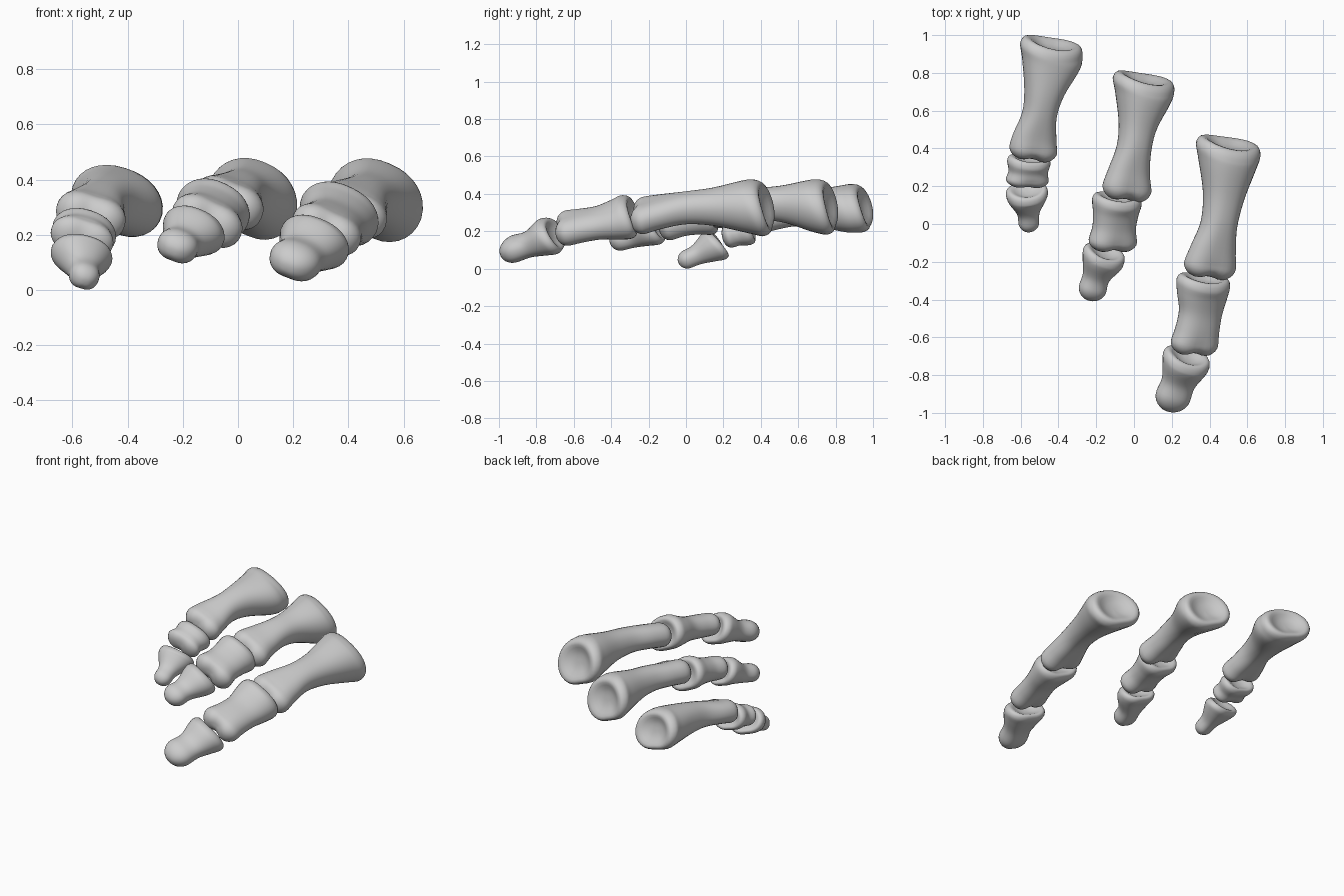
import bpy, bmesh, math
from mathutils import Vector, Matrix

if "Cube" in bpy.data.objects:
    bpy.data.objects.remove(bpy.data.objects["Cube"])

SEG, STEPS = 32, 5


def spline(pts):
    """Catmull-Rom through the stations (x, y, z, half width, half height)."""
    p = [Vector(q) for q in pts]
    p = [2 * p[0] - p[1]] + p + [2 * p[-1] - p[-2]]
    p[0][3:], p[-1][3:] = p[1][3:], p[-2][3:]
    out = []
    for i in range(1, len(p) - 2):
        a, b, c, d = p[i - 1:i + 3]
        for k in range(STEPS):
            t = k / STEPS
            out.append(0.5 * (2 * b + (c - a) * t + (2 * a - 5 * b + 4 * c - d) * t * t
                              + (3 * b - a - 3 * c + d) * t ** 3))
    return out + [p[-2]]


def bone(name, roll, tilt, cap, groove, stations):
    """Loft from the hollow joint base to the rounded, two-lobed head."""
    first, last = Vector(stations[0][:3]), Vector(stations[-1][:3])
    axis = (last - first).normalized()
    side = axis.cross(Vector((0, 0, -1))).normalized()
    if side.x < 0:
        side = -side
    side = Matrix.Rotation(math.radians(roll), 3, axis) @ side
    if side.z > 0:  # the outer side always droops
        side = Matrix.Rotation(math.radians(-2 * roll), 3, axis) @ side
    up = axis.cross(side)
    if up.z < 0:
        up = -up

    rings = []  # (station, scale, axial offset, base weight, head weight)
    path = spline(stations)
    n = len(path) - 1
    s0, s1 = path[0], path[-1]
    for sc, off in ((.1, .13), (.28, .14), (.45, .18), (.6, .24), (.72, .285),
                    (.82, .29), (.9, .25), (.96, .17), (.99, .08)):
        rings.append((s0, sc, -off * s0[3], 1, 0))
    for i, s in enumerate(path):
        t = i / n
        rings.append((s, 1, 0, (1 - t) ** 3, t ** 4))
    for k in range(1, 8):
        a = k / 8 * math.pi / 2
        rings.append((s1, math.cos(a), math.sin(a) * cap, 0, 1))

    bm = bmesh.new()
    loops = []
    for s, sc, off, wb, wh in rings:
        loop = []
        for j in range(SEG):
            a = 2 * math.pi * j / SEG
            c, d = math.cos(a), math.sin(a)
            u = math.copysign(abs(c) ** .9, c)
            v = math.copysign(abs(d) ** .9, d)
            mid = math.exp(-(u * sc / .4) ** 2)
            o = tilt * wb * v * sc * s[4] - .1 * wb * (u * sc) ** 2 * s[3]
            o += off - (groove * .35 * mid * off if wh == 1 else 0)
            if d < 0:  # flatter underside, hollow between the lobes
                v *= 1 - (.08 + .22 * groove * wh) * math.exp(-(u / .45) ** 2)
            else:      # slight dip across the top of the head
                v *= 1 - .14 * groove * wh * math.exp(-(u / .45) ** 2)
                u *= 1 - .08 * wb * v
            loop.append(bm.verts.new(Vector(s[:3]) + axis * o
                                     + side * (u * sc * s[3]) + up * (v * sc * s[4])))
        loops.append(loop)
    for la, lb in zip(loops, loops[1:]):
        for j in range(SEG):
            k = (j + 1) % SEG
            bm.faces.new((la[j], la[k], lb[k], lb[j]))
    for loop in (loops[0], loops[-1]):
        mid = bm.verts.new(sum((w.co for w in loop), Vector()) / SEG)
        for j in range(SEG):
            bm.faces.new((loop[j], loop[(j + 1) % SEG], mid))
    bmesh.ops.recalc_face_normals(bm, faces=bm.faces)
    for f in bm.faces:
        f.smooth = True
    mesh = bpy.data.meshes.new(name)
    bm.to_mesh(mesh)
    bm.free()
    bpy.context.collection.objects.link(bpy.data.objects.new(name, mesh))


# Short toe
bone("short_toe_base_bone", 17, .2, .075, 1, [
    (-.44, .905, .322, .172, .128), (-.44, .84, .318, .158, .122), (-.475, .70, .32, .108, .10),
    (-.50, .58, .31, .092, .085), (-.525, .46, .285, .118, .08), (-.533, .395, .27, .13, .085)])
bone("short_toe_middle_bone", 18, .1, .05, .8, [
    (-.557, .315, .21, .118, .085), (-.56, .275, .2, .106, .074), (-.565, .235, .19, .116, .075)])
bone("short_toe_tip_bone", 18, .2, .055, 0, [
    (-.565, .15, .122, .114, .088), (-.565, .12, .11, .1, .078),
    (-.56, .06, .075, .061, .055), (-.557, .01, .052, .055, .05)])

# Middle toe
bone("middle_toe_base_bone", 23, .2, .085, 1, [
    (.05, .72, .33, .17, .143), (.047, .66, .335, .15, .133), (.02, .52, .345, .102, .098),
    (0, .40, .345, .092, .085), (-.025, .28, .33, .113, .083), (-.037, .19, .315, .135, .09)])
bone("middle_toe_middle_bone", 26, .1, .07, 1, [
    (-.09, .105, .292, .137, .107), (-.097, .05, .28, .125, .09),
    (-.105, -.02, .265, .12, .082), (-.112, -.09, .25, .134, .087)])
bone("middle_toe_tip_bone", 22, .2, .07, 0, [
    (-.163, -.18, .215, .118, .092), (-.172, -.215, .205, .107, .083),
    (-.20, -.28, .175, .074, .062), (-.218, -.34, .16, .075, .06)])

# Long toe
bone("long_toe_base_bone", 23, .2, .085, 1, [
    (.498, .375, .325, .178, .147), (.493, .31, .33, .157, .135), (.475, .15, .33, .112, .10),
    (.45, 0, .325, .098, .085), (.42, -.13, .305, .124, .085), (.402, -.22, .285, .144, .09)])
bone("long_toe_middle_bone", 26, .1, .08, 1, [
    (.366, -.33, .275, .15, .11), (.36, -.385, .262, .139, .096), (.352, -.47, .245, .12, .08),
    (.335, -.56, .23, .122, .08), (.32, -.63, .218, .132, .083)])
bone("long_toe_tip_bone", 22, .2, .09, 0, [
    (.273, -.735, .172, .133, .102), (.262, -.77, .162, .12, .093),
    (.235, -.84, .13, .093, .068), (.208, -.91, .108, .095, .07)])
